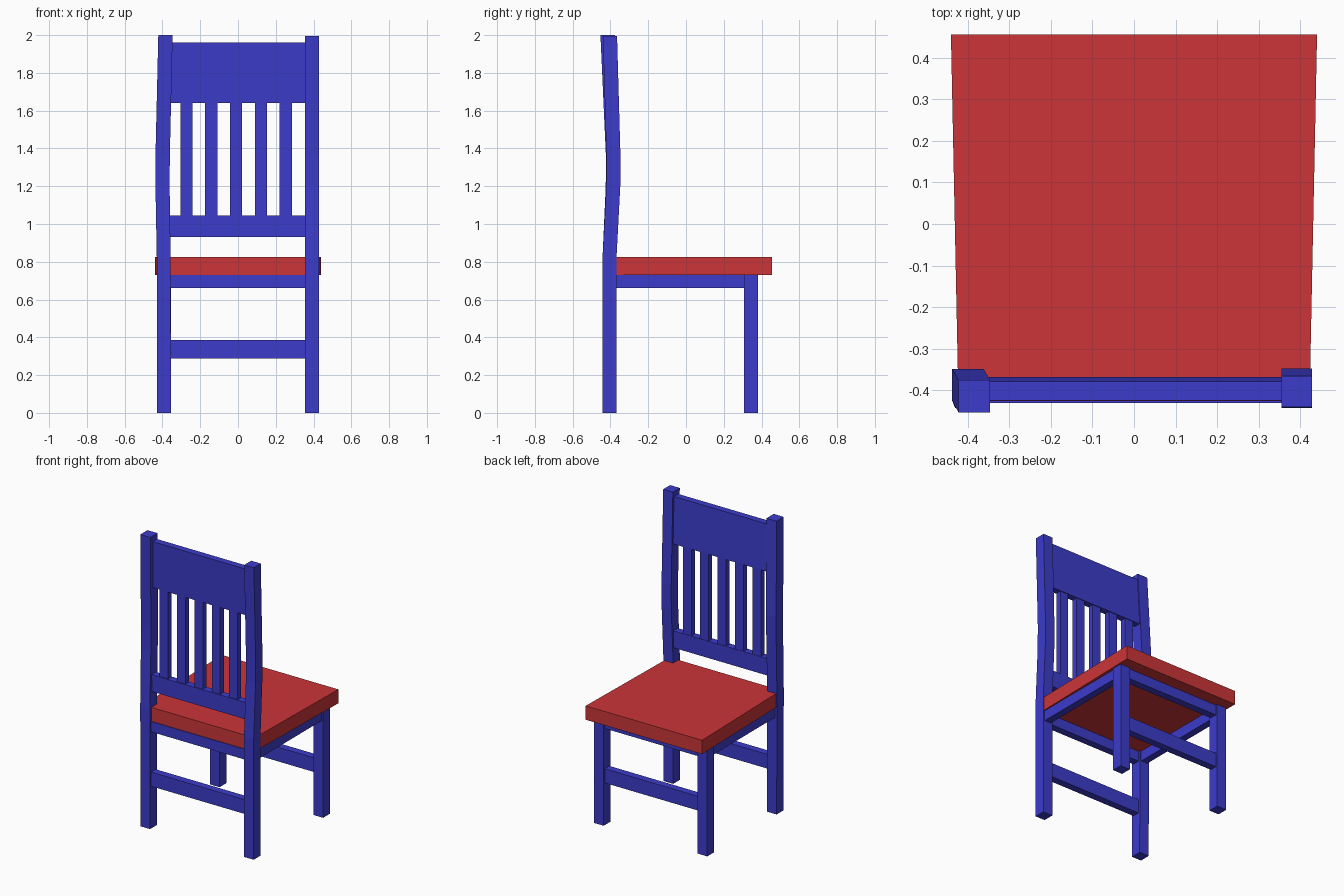
import bpy, bmesh

if "Cube" in bpy.data.objects:
    bpy.data.objects.remove(bpy.data.objects["Cube"])


def material(name, color):
    m = bpy.data.materials.new(name)
    m.diffuse_color = color
    m.use_nodes = True
    m.node_tree.nodes["Principled BSDF"].inputs["Base Color"].default_value = m.diffuse_color
    return m


BLUE = material("blue_paint", (0.045, 0.045, 0.6, 1))
RED = material("red_paint", (0.6, 0.035, 0.04, 1))


def loft(name, sections, mat):
    """Stack rectangles (z, x0, x1, y0, y1) into one closed solid."""
    bm = bmesh.new()
    rings = []
    for z, x0, x1, y0, y1 in sections:
        rings.append([bm.verts.new(p) for p in
                      ((x0, y0, z), (x1, y0, z), (x1, y1, z), (x0, y1, z))])
    for a, b in zip(rings, rings[1:]):
        for i in range(4):
            j = (i + 1) % 4
            bm.faces.new((a[i], a[j], b[j], b[i]))
    bm.faces.new(rings[0][::-1])
    bm.faces.new(rings[-1])
    bmesh.ops.recalc_face_normals(bm, faces=bm.faces)
    me = bpy.data.meshes.new(name)
    bm.to_mesh(me)
    bm.free()
    me.materials.append(mat)
    ob = bpy.data.objects.new(name, me)
    bpy.context.collection.objects.link(ob)
    return ob


def box(name, x0, x1, y0, y1, z0, z1, mat=BLUE):
    return loft(name, [(z0, x0, x1, y0, y1), (z1, x0, x1, y0, y1)], mat)


# Seat: slab that widens towards +y
seat = box("seat", -0.44, 0.44, -0.425, 0.455, 0.73, 0.825, RED)
for v in seat.data.vertices:
    if v.co.y < 0:
        v.co.x *= 0.422 / 0.44

# Tall bent posts; the left one leans slightly differently
loft("back_post_right", [
    (0, 0.355, 0.428, -0.442, -0.368), (0.82, 0.355, 0.428, -0.442, -0.368),
    (1.2, 0.355, 0.428, -0.422, -0.348), (1.36, 0.355, 0.428, -0.421, -0.347),
    (1.995, 0.355, 0.428, -0.44, -0.365)], BLUE)
loft("back_post_left", [
    (0, -0.428, -0.355, -0.442, -0.368), (0.82, -0.43, -0.357, -0.442, -0.368),
    (1.2, -0.437, -0.362, -0.425, -0.35), (1.36, -0.437, -0.361, -0.424, -0.349),
    (2.0, -0.422, -0.346, -0.453, -0.375)], BLUE)

# Seat-side legs, aprons and stretchers
for side, s in (("left", -1), ("right", 1)):
    a, b = sorted((s * 0.355, s * 0.428))
    box("short_leg_" + side, a, b, 0.308, 0.382, 0, 0.73)
    a, b = sorted((s * 0.367, s * 0.416))
    box("side_apron_" + side, a, b, -0.37, 0.31, 0.66, 0.73)
for end, y in (("back", -0.405), ("front", 0.345)):
    box("apron_" + end, -0.357, 0.357, y - 0.025, y + 0.025, 0.66, 0.73)
    box("stretcher_" + end, -0.357, 0.357, y - 0.025, y + 0.025, 0.288, 0.385)

# Backrest rails and slats
box("lower_back_rail", -0.362, 0.357, -0.418, -0.37, 0.93, 1.045)
loft("top_back_rail", [(1.64, -0.36, 0.357, -0.414, -0.368),
                       (1.96, -0.36, 0.357, -0.424, -0.378)], BLUE)
for i in range(5):
    x = -0.01 + (i - 2) * 0.1315
    box(f"back_slat_{i + 1}", x - 0.032, x + 0.032, -0.411, -0.373, 1.04, 1.645)
